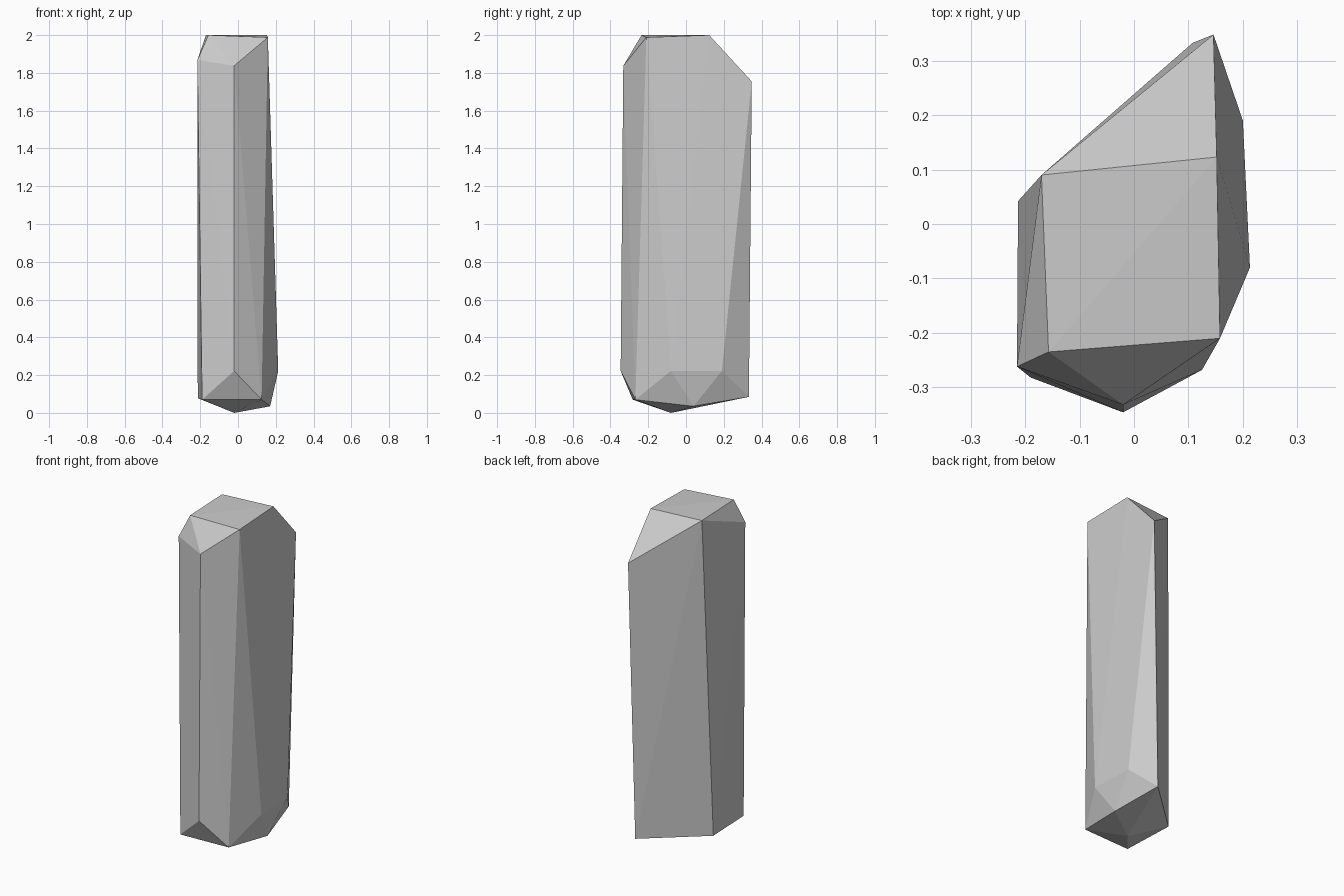
import bpy, bmesh

# Crystal corner points, grouped by height zone
crown = [(-0.17, 0.09, 2.0), (-0.157, -0.235, 2.0), (0.152, 0.123, 2.0), (0.158, -0.21, 1.988)]
shoulder = [(0.146, 0.348, 1.755), (-0.02, -0.332, 1.838), (-0.215, -0.262, 1.868)]
lower_girdle = [(-0.02, -0.346, 0.222), (0.213, -0.08, 0.222), (0.2, 0.19, 0.222)]
foot = [(-0.213, 0.042, 0.078), (-0.19, -0.282, 0.07), (0.125, -0.268, 0.07),
        (0.108, 0.333, 0.085), (0.17, 0.04, 0.035), (-0.02, -0.08, 0.0)]

# Wrap flat facets around the points
bm = bmesh.new()
for p in crown + shoulder + lower_girdle + foot:
    bm.verts.new(p)
bmesh.ops.convex_hull(bm, input=bm.verts[:])
bmesh.ops.recalc_face_normals(bm, faces=bm.faces[:])

mesh = bpy.data.meshes.new("crystal_shard")
bm.to_mesh(mesh)
bm.free()
bpy.context.collection.objects.link(bpy.data.objects.new("crystal_shard", mesh))
